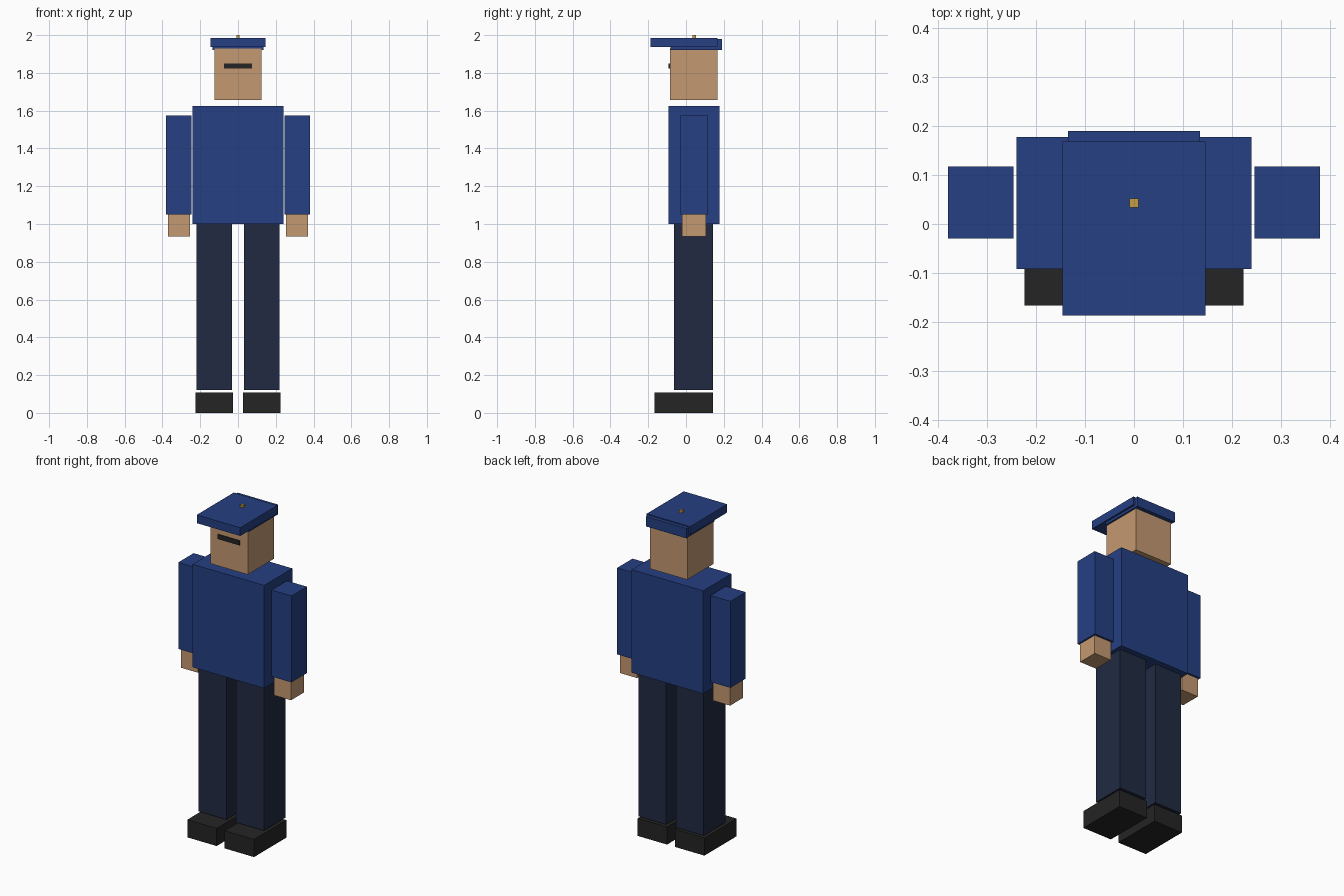
import bpy
import bmesh

if "Cube" in bpy.data.objects:
    bpy.data.objects.remove(bpy.data.objects["Cube"])


def material(name, rgb):
    m = bpy.data.materials.new(name)
    m.diffuse_color = (*rgb, 1)
    m.use_nodes = True
    m.node_tree.nodes["Principled BSDF"].inputs["Base Color"].default_value = m.diffuse_color
    return m


BLUE = material("blue_cloth", (0.018, 0.050, 0.225))
NAVY = material("navy_cloth", (0.015, 0.023, 0.054))
SKIN = material("skin", (0.55, 0.32, 0.165))
BLACK = material("black", (0.018, 0.018, 0.018))
GOLD = material("gold", (0.55, 0.34, 0.05))


def box(name, x, y, z, mat, mirrored=False):
    """Box spanning the (min, max) pair on each axis, optionally mirrored in x."""
    bm = bmesh.new()
    bmesh.ops.create_cube(bm, size=1)
    for v in bm.verts:
        v.co = [span[0] if c < 0 else span[1] for c, span in zip(v.co, (x, y, z))]
    mesh = bpy.data.meshes.new(name)
    bm.to_mesh(mesh)
    bm.free()
    mesh.materials.append(mat)
    obj = bpy.data.objects.new(name, mesh)
    bpy.context.collection.objects.link(obj)
    if mirrored:
        obj.modifiers.new("Mirror", 'MIRROR').use_axis[0] = True
    return obj


# Lower body
box("shoes", (0.027, 0.224), (-0.166, 0.143), (0, 0.107), BLACK, True)
box("legs", (0.033, 0.219), (-0.064, 0.143), (0.12, 1.0), NAVY, True)

# Upper body
box("torso", (-0.24, 0.24), (-0.092, 0.178), (1.0, 1.625), BLUE)
box("sleeves", (0.246, 0.38), (-0.03, 0.117), (1.05, 1.575), BLUE, True)
box("hands", (0.255, 0.37), (-0.02, 0.105), (0.935, 1.05), SKIN, True)

# Head and face bar
box("head", (-0.125, 0.125), (-0.085, 0.166), (1.657, 1.93), SKIN)
box("eye_bar", (-0.074, 0.074), (-0.092, -0.08), (1.823, 1.85), BLACK)

# Cap: band around the head, overhanging top, small button
box("cap_band", (-0.135, 0.135), (-0.082, 0.19), (1.92, 1.98), BLUE)
box("cap_top", (-0.146, 0.146), (-0.187, 0.168), (1.936, 1.986), BLUE)
box("cap_button", (-0.009, 0.009), (0.034, 0.052), (1.98, 2.0), GOLD)
